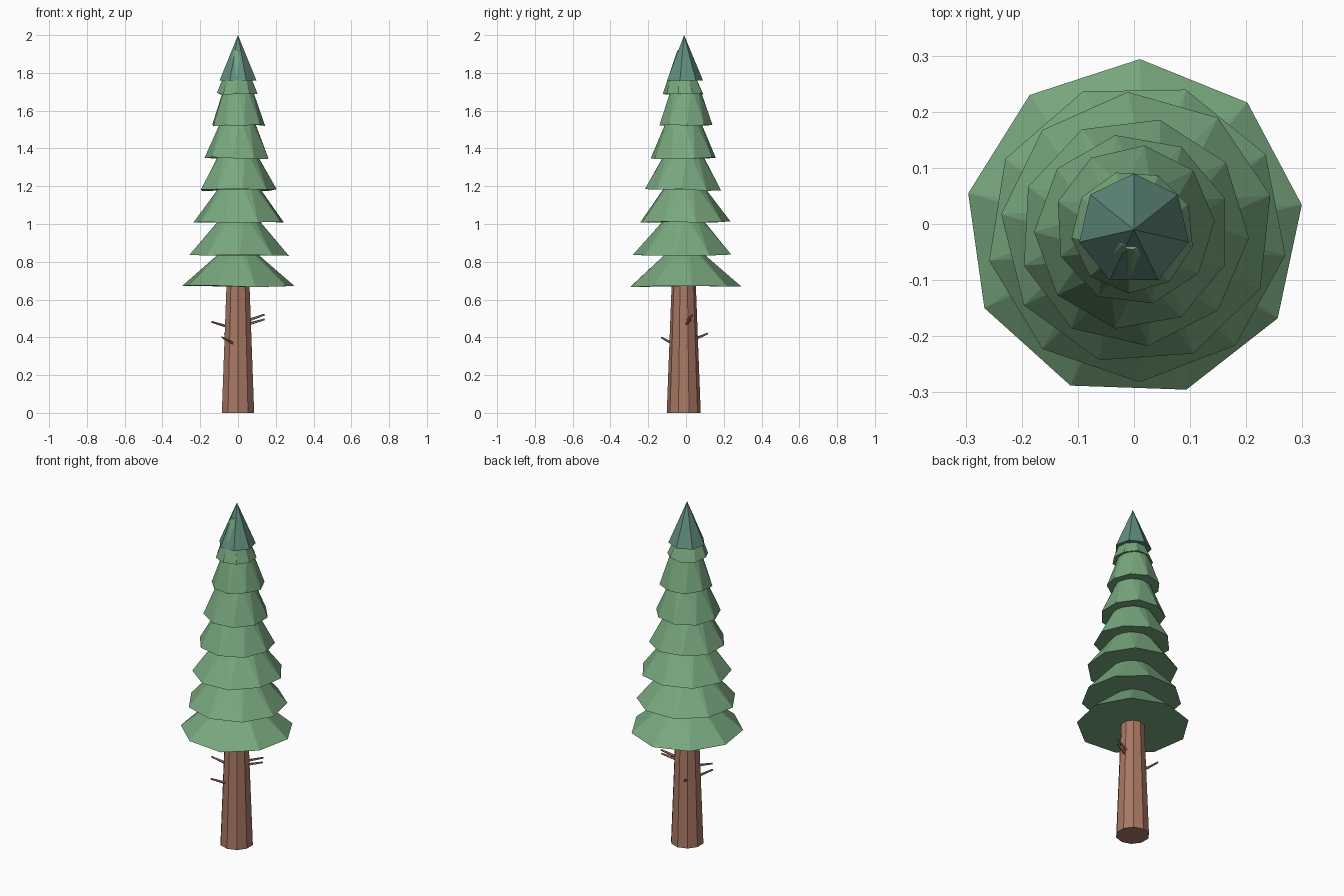
import bpy, bmesh, math, random
from mathutils import Vector

if "Cube" in bpy.data.objects:
    bpy.data.objects.remove(bpy.data.objects["Cube"])

random.seed(4)


def material(name, rgb):
    m = bpy.data.materials.new(name)
    m.diffuse_color = (*rgb, 1)
    m.use_nodes = True
    m.node_tree.nodes["Principled BSDF"].inputs["Base Color"].default_value = m.diffuse_color
    return m


BARK = material("bark", (0.40, 0.19, 0.13))
GREEN = material("needles", (0.19, 0.39, 0.21))
TEAL = material("tip_needles", (0.12, 0.27, 0.21))


def ring(bm, centre, r, n, phase, wobble=0.0):
    return [bm.verts.new((centre[0] + r * math.cos(phase + math.tau * i / n),
                          centre[1] + r * math.sin(phase + math.tau * i / n),
                          centre[2] + random.uniform(-wobble, wobble))) for i in range(n)]


def finish(name, bm, mat):
    bmesh.ops.recalc_face_normals(bm, faces=bm.faces)
    me = bpy.data.meshes.new(name)
    bm.to_mesh(me)
    bm.free()
    me.materials.append(mat)
    ob = bpy.data.objects.new(name, me)
    bpy.context.collection.objects.link(ob)
    return ob


def frustum(name, mat, n, base, r0, top, r1, phase, twisted=False, wobble=0.0):
    """Closed tapered solid; twisted ones turn the top ring by half a side."""
    bm = bmesh.new()
    a = ring(bm, base, r0, n, phase, wobble)
    b = ring(bm, top, r1, n, phase + (math.pi / n if twisted else 0))
    for i in range(n):
        j = (i + 1) % n
        if twisted:
            bm.faces.new((a[i], a[j], b[i]))
            bm.faces.new((a[j], b[j], b[i]))
        else:
            bm.faces.new((a[i], a[j], b[j], b[i]))
    bm.faces.new(a[::-1])
    bm.faces.new(b)
    return finish(name, bm, mat)


# Trunk, running up inside the foliage
CY = -0.012
frustum("trunk", BARK, 10, (0, CY, 0), 0.09, (0, CY, 1.7), 0.025, math.pi / 2)

# Foliage tiers: rim height, rim radius, radius where the next tier starts, centre x, y
tiers = [
    (0.67, 0.302, 0.105, 0.000, -0.008),
    (0.835, 0.268, 0.120, 0.005, -0.014),
    (1.01, 0.244, 0.118, 0.006, -0.008),
    (1.18, 0.205, 0.112, 0.000, -0.014),
    (1.35, 0.175, 0.102, -0.003, -0.014),
    (1.523, 0.143, 0.085, 0.001, -0.002),
    (1.69, 0.110, 0.080, -0.002, -0.014),
]
for i, (z, r, r_next, cx, cy) in enumerate(tiers):
    phase = math.radians(88 + 23 * i)
    top, r1 = (cx, cy, z + 0.22), r + (r_next - r) * 1.29
    if i == 6:
        top, r1 = (-0.005, -0.03, 1.92), 0.016
    frustum(f"foliage_tier_{i + 1}", GREEN, 9, (cx, cy, z), r, top, r1, phase, True, 0.005)

# Pointed tip
bm = bmesh.new()
rim = ring(bm, (0, -0.01, 1.76), 0.1, 7, math.pi / 2)
apex = bm.verts.new((0, -0.01, 2.0))
for i in range(7):
    bm.faces.new((rim[i], rim[(i + 1) % 7], apex))
bm.faces.new(rim[::-1])
finish("tree_tip", bm, TEAL)

# Dead twigs on the bare trunk: root, tip
twigs = [
    ((0.055, 0.008, 0.49), (0.14, 0.035, 0.52)),
    ((0.055, 0.000, 0.47), (0.14, 0.028, 0.495)),
    ((-0.05, -0.022, 0.455), (-0.14, -0.045, 0.482)),
    ((-0.03, -0.075, 0.37), (-0.085, -0.13, 0.40)),
    ((-0.03, 0.045, 0.39), (-0.07, 0.115, 0.42)),
]
for i, (p, q) in enumerate(twigs):
    p, q = Vector(p), Vector(q)
    ob = frustum(f"twig_{i + 1}", BARK, 5, (0, 0, 0), 0.008, (0, 0, (q - p).length), 0.005, 0)
    ob.location = p
    ob.rotation_euler = (q - p).to_track_quat('Z', 'Y').to_euler()
